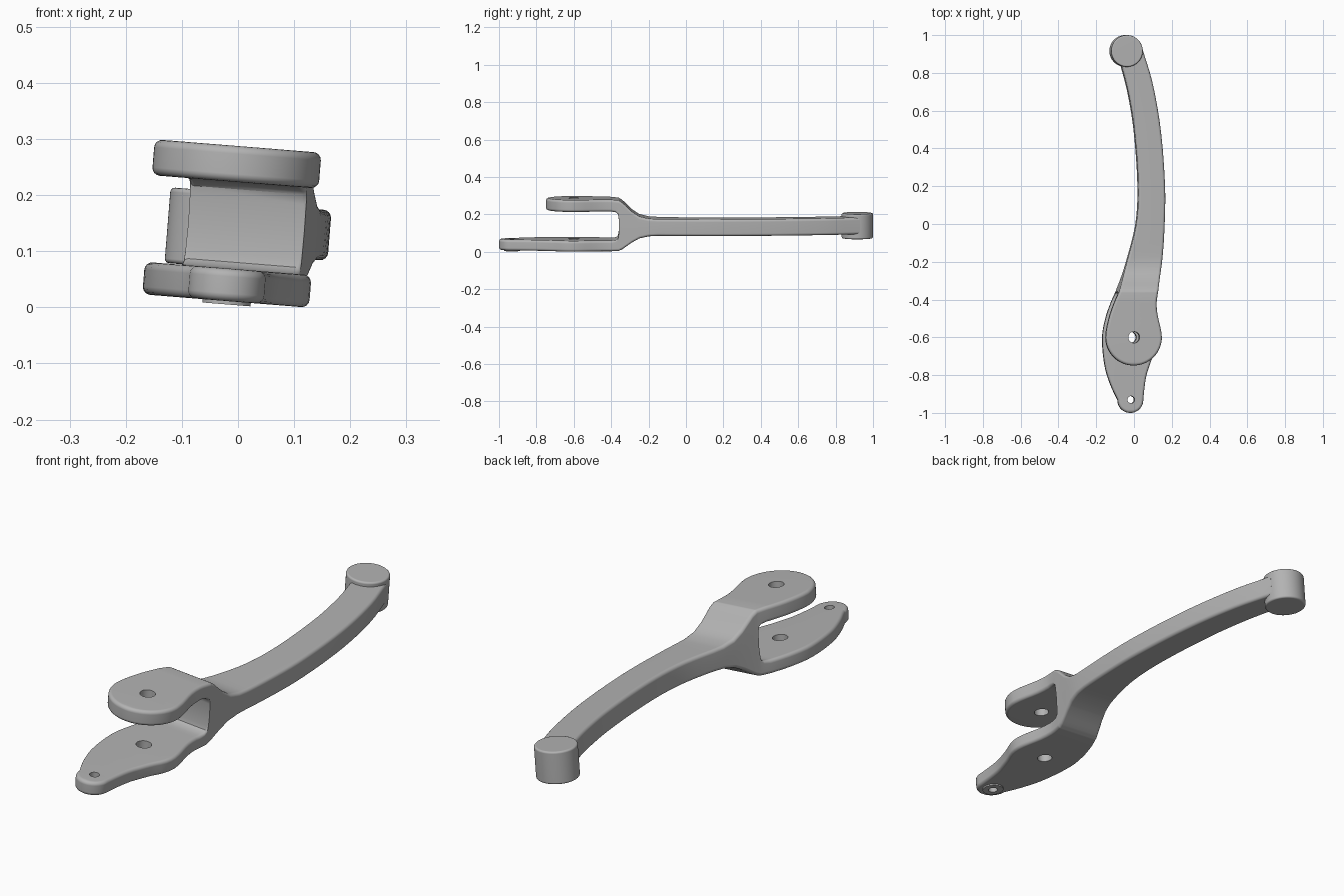
import bpy, bmesh, math
from mathutils import Matrix

if "Cube" in bpy.data.objects:
    bpy.data.objects.remove(bpy.data.objects["Cube"])

MID, EDGE, PIVOT_Y, TIP_Y = 0.1425, 0.014, -0.6, -0.932
TILT = (Matrix.Translation((0, 0, 0.148)) @ Matrix.Rotation(math.radians(4.6), 4, 'Y')
        @ Matrix.Translation((0, 0, -0.148)))

grey = bpy.data.materials.new("metal grey")
grey.diffuse_color = (0.45, 0.45, 0.45, 1)
grey.use_nodes = True
grey.node_tree.nodes["Principled BSDF"].inputs["Base Color"].default_value = grey.diffuse_color

# Plan outline (y, x) and side outline (y, z)
LEFT = [(-.932, -.079), (-.85, -.117), (-.75, -.147), (-.6, -.16), (-.5, -.143),
        (-.42, -.116), (-.35, -.086), (-.2, -.04), (0, .01), (.2, .021), (.5, 0),
        (.7, -.033), (.85, -.072), (.93, -.095)]
RIGHT = [(-.932, .057), (-.87, .063), (-.8, .074), (-.75, .09), (-.7, .108), (-.65, .13),
         (-.6, .138), (-.55, .131), (-.48, .115), (-.42, .11), (-.35, .12), (-.2, .147),
         (0, .161), (.2, .163), (.5, .14), (.75, .096), (.93, .042)]
TOP = [(-1, .287), (-.4, .287), (-.36, .284), (-.34, .272), (-.29, .225), (-.25, .199),
       (-.2, .188), (-.15, .186), (1, .186)]
BOTTOM = [(-1, .010), (-.4, .010), (-.36, .012), (-.34, .022), (-.29, .058), (-.25, .081),
          (-.2, .093), (-.15, .096), (1, .096)]
# Rounded end of the slot: (y, share of slot height, share of edge radius)
SLOT = [(-1, 1, 1), (-.4, 1, 1), (-.375, .96, .8), (-.364, .84, .6), (-.36, .62, .4), (-.357, 0, 0), (1, 0, 0)]


def linear(pts, y, k=1):
    for a, b in zip(pts, pts[1:]):
        if y <= b[0] + 1e-9:
            return a[k] + (b[k] - a[k]) * (y - a[0]) / (b[0] - a[0])
    return pts[-1][k]


def smooth(pts, y):
    """Cubic curve through the points."""
    n = len(pts)

    def slope(i):
        a, b = pts[max(i - 1, 0)], pts[min(i + 1, n - 1)]
        return (b[1] - a[1]) / (b[0] - a[0])
    for i in range(n - 1):
        (y0, v0), (y1, v1) = pts[i], pts[i + 1]
        if y <= y1 + 1e-9 or i == n - 2:
            h = y1 - y0
            t = (y - y0) / h
            return ((2*t**3 - 3*t*t + 1) * v0 + (t**3 - 2*t*t + t) * h * slope(i)
                    + (3*t*t - 2*t**3) * v1 + (t**3 - t*t) * h * slope(i + 1))


def section(y, upper, phi=None):
    """Rounded cross-section; phi sweeps it round the end of a prong."""
    xl, xr = smooth(LEFT, y), smooth(RIGHT, y)
    f, rf = linear(SLOT, y, 1), linear(SLOT, y, 2)
    if upper:
        zt, zb, rt, rb = linear(TOP, y), MID + f * (.223 - MID), EDGE, EDGE * rf
    else:
        zt, zb, rt, rb = MID - f * (MID - .068), linear(BOTTOM, y), EDGE * rf, EDGE
    c, R = (xl + xr) / 2, (xr - xl) / 2
    ring = []
    for corner in range(4):
        r, z, sv = (rt, zt, 1) if corner < 2 else (rb, zb, -1)
        sx = 1 if corner in (0, 3) else -1
        for k in range(5):
            a = math.radians(90 * corner + 22.5 * k)
            w = R - r * (1 - abs(math.cos(a)))
            pz = z - sv * r * (1 - abs(math.sin(a)))
            if phi is None:
                ring.append((c + sx * w, y, pz))
            else:
                ring.append((c + sx * w * math.sin(phi), y - w * math.cos(phi), pz))
    return ring


def finish(ob):
    ob.data.transform(TILT)
    ob.data.materials.clear()
    ob.data.materials.append(grey)
    bpy.context.view_layer.objects.active = ob
    bpy.ops.object.select_all(action='DESELECT')
    ob.select_set(True)
    bpy.ops.object.shade_smooth_by_angle(angle=math.radians(35))
    ob.modifiers.new("even_shading", 'WEIGHTED_NORMAL').keep_sharp = True


def cylinder(name, x, y, z0, z1, radius, sides=48):
    bpy.ops.mesh.primitive_cylinder_add(vertices=sides, radius=radius, depth=z1 - z0)
    ob = bpy.context.object
    ob.name = name
    ob.data.transform(Matrix.Translation((x, y, (z0 + z1) / 2)))
    return ob


def apply(ob, mod):
    bpy.context.view_layer.objects.active = ob
    bpy.ops.object.modifier_apply(modifier=mod.name)


def drill(ob, x, y, radius):
    cutter = cylinder("hole_cutter", x, y, -0.1, 0.5, radius, 32)
    cutter.hide_render = True
    mod = ob.modifiers.new("hole", 'BOOLEAN')
    mod.operation, mod.object, mod.solver = 'DIFFERENCE', cutter, 'EXACT'
    apply(ob, mod)
    bpy.data.objects.remove(cutter)


# Forked lever: upper and lower halves lofted along y and welded along the arm
bm = bmesh.new()
shared = [-.6, -.57, -.54, -.51, -.48, -.45, -.42, -.4, -.375, -.364, -.36, -.357, -.348, -.34,
          -.325, -.31, -.29, -.27, -.25, -.225, -.2, -.175, -.15]
shared += [-.15 + 1.08 * i / 24 for i in range(1, 25)]
tail = [TIP_Y + (PIVOT_Y - TIP_Y) * i / 14 for i in range(14)]
for upper in (True, False):
    end_y = PIVOT_Y if upper else TIP_Y
    rings = [section(end_y, upper, math.pi / 2 * i / 16) for i in range(16)]
    rings += [section(y, upper) for y in (shared if upper else tail + shared)]
    rows = [[bm.verts.new(p) for p in ring] for ring in rings]
    for a, b in zip(rows, rows[1:]):
        for k in range(20):
            quad = (a[k], a[(k + 1) % 20], b[(k + 1) % 20], b[k])
            if any(abs(v.co.z - MID) > 1e-6 for v in quad):
                bm.faces.new(quad)
    bm.faces.new(rows[-1])
bmesh.ops.remove_doubles(bm, verts=bm.verts, dist=1e-5)
bmesh.ops.recalc_face_normals(bm, faces=bm.faces)
mesh = bpy.data.meshes.new("forked_lever")
bm.to_mesh(mesh)
bm.free()
lever = bpy.data.objects.new("forked_lever", mesh)
bpy.context.collection.objects.link(lever)

# Pivot hole through both prongs, small hole in the long prong
drill(lever, -.011, PIVOT_Y, .03)
drill(lever, -.009, -.93, .019)
finish(lever)

# Thin raised ring under the long prong's tip
boss = cylinder("tip_ring", -.009, -.93, .004, .016, .043)
drill(boss, -.009, -.93, .019)
finish(boss)

# Round post at the far end of the arm
post = cylinder("end_post", -.041, .916, .069, .204, .084, 64)
bev = post.modifiers.new("rounded_rim", 'BEVEL')
bev.width, bev.segments, bev.limit_method = .008, 3, 'ANGLE'
bev.angle_limit = math.radians(40)
apply(post, bev)
finish(post)
